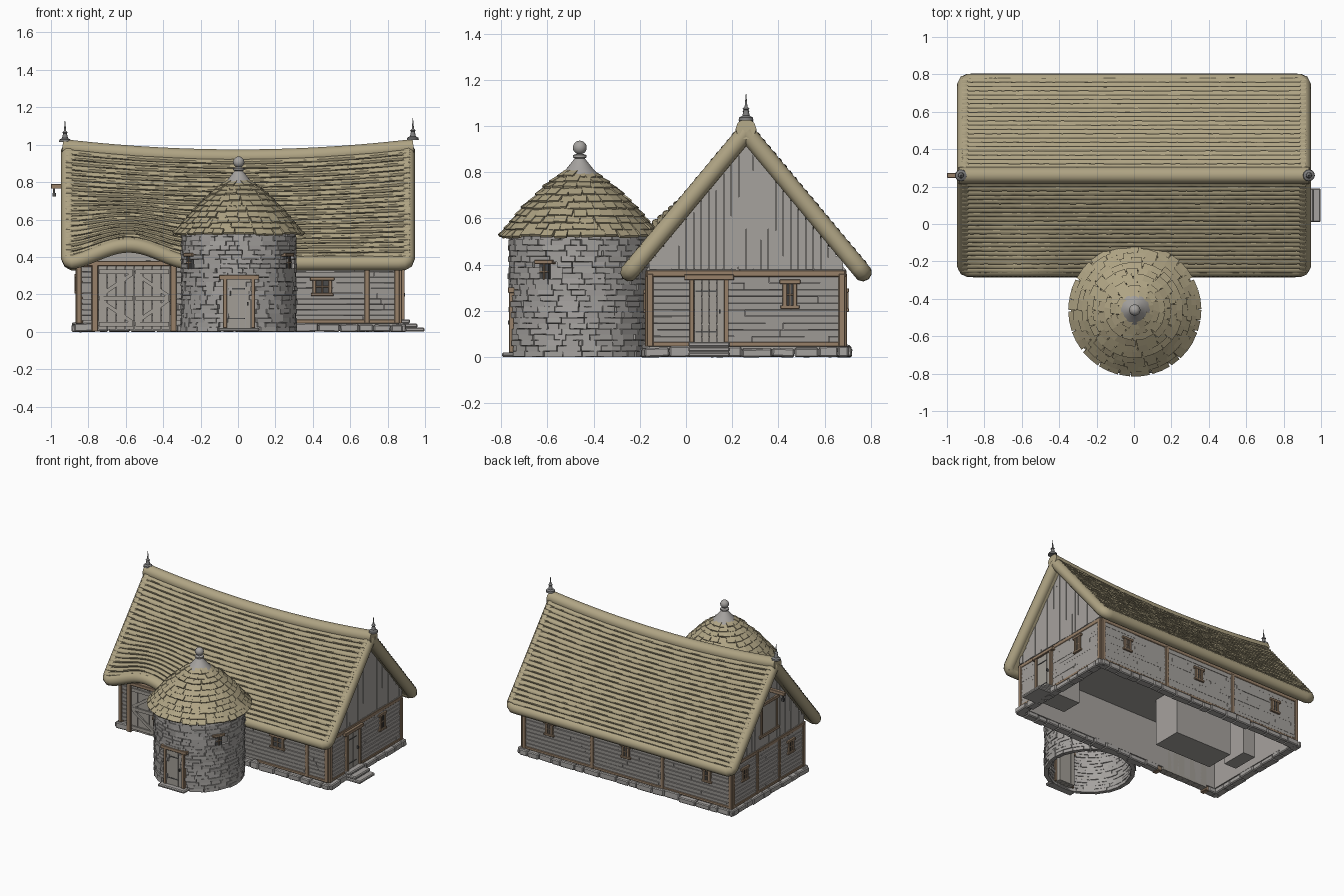
import bpy, bmesh, random
from math import pi, sin, cos, radians, hypot, atan2
from mathutils import Matrix, Vector

random.seed(4)
rnd = random.uniform
if "Cube" in bpy.data.objects:
    bpy.data.objects.remove(bpy.data.objects["Cube"])


def material(name, rgb):
    m = bpy.data.materials.new(name)
    m.use_nodes = True
    m.diffuse_color = (*rgb, 1)
    b = m.node_tree.nodes["Principled BSDF"]
    b.inputs["Base Color"].default_value = (*rgb, 1)
    b.inputs["Roughness"].default_value = 0.9
    return m


THATCH = material("thatch", (0.43, 0.37, 0.23))
PLANK = material("weathered plank", (0.38, 0.36, 0.34))
TIMBER = material("brown timber", (0.31, 0.215, 0.14))
STONE = material("stone", (0.38, 0.365, 0.35))
DOOR = material("door wood", (0.36, 0.34, 0.305))
LEAD = material("lead grey", (0.2, 0.2, 0.2))
IRON = material("dark iron", (0.08, 0.08, 0.08))
GLASS = material("dark glass", (0.07, 0.07, 0.07))


def finish(bm, name, mat, smooth=False, bevel=0):
    bmesh.ops.recalc_face_normals(bm, faces=bm.faces)
    me = bpy.data.meshes.new(name)
    bm.to_mesh(me)
    bm.free()
    ob = bpy.data.objects.new(name, me)
    bpy.context.collection.objects.link(ob)
    me.materials.append(mat)
    if bevel:
        mod = ob.modifiers.new("bevel", 'BEVEL')
        mod.width, mod.segments = bevel, 1
    if smooth:
        bpy.ops.object.select_all(action='DESELECT')
        ob.select_set(True)
        bpy.context.view_layer.objects.active = ob
        bpy.ops.object.shade_smooth_by_angle(angle=radians(40))
    return ob


def box(bm, frame, c, s, tilt=0, lean=0):
    """Box in a local frame; tilt turns it in the wall plane, lean tips it outward."""
    m = frame @ Matrix.Translation(c) @ Matrix.Rotation(tilt, 4, 'Y') @ Matrix.Rotation(lean, 4, 'X')
    bmesh.ops.create_cube(bm, size=1, matrix=m @ Matrix.Diagonal((*s, 1)))


def span(bm, frame, u, n, z):
    """Box from ranges along, outward (negative is out) and up."""
    box(bm, frame, [(r[0] + r[1]) / 2 for r in (u, n, z)], [r[1] - r[0] for r in (u, n, z)])


def lathe(name, profile, at, mat, seg=24, smooth=True):
    bm = bmesh.new()
    rings = [[bm.verts.new((at[0] + r * cos(2 * pi * i / seg), at[1] + r * sin(2 * pi * i / seg), at[2] + z))
              for i in range(seg)] for r, z in profile]
    for a, b in zip(rings, rings[1:]):
        for i in range(seg):
            bm.faces.new((a[i], a[i - 1], b[i - 1], b[i]))
    return finish(bm, name, mat, smooth)


def tube(name, pts, radius, mat):
    cu = bpy.data.curves.new(name, 'CURVE')
    cu.dimensions, cu.bevel_depth, cu.bevel_resolution, cu.use_fill_caps = '3D', radius, 3, True
    sp = cu.splines.new('POLY')
    sp.points.add(len(pts) - 1)
    for p, q in zip(sp.points, pts):
        p.co = (*q, 1)
    tmp = bpy.data.objects.new(name, cu)
    bm = bmesh.new()
    bm.from_mesh(bpy.data.meshes.new_from_object(tmp))
    bpy.data.objects.remove(tmp)
    return finish(bm, name, mat, True)


def frame(x, y, deg):
    return Matrix.Translation((x, y, 0)) @ Matrix.Rotation(radians(deg), 4, 'Z')


# Wall frames: local x runs along the wall, local -y points out
MID = 0.26
FRONT, RIGHT, BACK, LEFT = frame(0, -.16, 0), frame(.86, MID, 90), frame(0, .68, 180), frame(-.85, MID, -90)
HALF = (.855, .42, .855, .42)
WALLS = (FRONT, RIGHT, BACK, LEFT)


# Thatched roof surface, with a sagging ridge and an eyebrow over the barn door
def ridge_z(x):
    return .932 + .058 * (x / .94) ** 2


def roof(x, v, off, side):
    t = abs(x + .585) / .36
    lift = .095 * cos(t * pi / 2) ** 2 if side < 0 and t < 1 else 0
    fall = max(0, (v - .35) / .65)
    z0 = ridge_z(x) - .013
    return Vector((x, MID + side * (v * .505 + off * .77), z0 + (.367 - z0) * v + lift * fall ** 1.3 + off * .64))


XS = [-.92 + 1.84 * i / 72 for i in range(73)]
COURSES = 22
for side, label in ((-1, "front"), (1, "back")):
    bm = bmesh.new()
    rows = []
    for k in range(COURSES):
        for f, off in ((0, .026), (.2, .035), (.5, .04), (.8, .04), (.98, .034)):
            v = -.02 + 1.0 * (k + f) / COURSES
            wob = .0012 if f else 0
            rows.append([bm.verts.new(roof(x, v + rnd(-wob, wob), off + rnd(-wob, wob), side)) for x in XS])
    for k in range(13):
        rows.append([bm.verts.new(roof(x, 1 - k / 12, -.034, side)) for x in XS])
    for a, b in zip(rows, rows[1:]):
        for i in range(len(XS) - 1):
            bm.faces.new((a[i], a[i + 1], b[i + 1], b[i]))
    finish(bm, label + "_thatch", THATCH, True)
    # Rolled verges and eave with rounded corners
    down = [i / 12 * .96 for i in range(13)]
    path = [roof(-.906, v, 0, side) for v in down] + [roof(-.9, .985, 0, side)]
    path += [roof(x * .96, 1, 0, side) for x in XS] + [roof(.9, .985, 0, side)]
    path += [roof(.906, v, 0, side) for v in reversed(down)]
    tube(label + "_roof_roll", path, .04, THATCH)
tube("ridge_roll", [(x * 1.02, MID, ridge_z(x)) for x in XS], .045, THATCH)

# Ridge finials
for x, z in ((-.925, 1.015), (.935, 1.025)):
    lathe("finial", [(0, 0), (.032, 0), (.03, .012), (.016, .02), (.01, .045), (.015, .05), (.006, .06), (0, .125)],
          (x, MID, z), LEAD, 12)

# Wall cores, gable cores and ceiling
bm = bmesh.new()
for i, F in enumerate(WALLS):
    span(bm, F, (-HALF[i], HALF[i]), (0, .03), (.03, .4))
span(bm, FRONT, (-.85, -.28), (0, .03), (.38, .455))
span(bm, FRONT, (-.84, .85), (.02, .82), (.355, .365))
for F in (RIGHT, LEFT):
    tri = [[bm.verts.new(F @ Vector((u, n, z))) for u, z in ((-.43, .38), (.43, .38), (0, .92))] for n in (0, .03)]
    for f in (tri[0], tri[1]):
        bm.faces.new(f)
    for j in range(3):
        bm.faces.new((tri[0][j - 1], tri[0][j], tri[1][j], tri[1][j - 1]))
finish(bm, "wall_core", PLANK)

# Rooms inside, open to below
bm = bmesh.new()
span(bm, FRONT, (-.58, -.11), (.26, .48), (.005, .355))
span(bm, FRONT, (.6, .84), (.14, .3), (.05, .3))
span(bm, FRONT, (-.78, -.68), (.3, .5), (.05, .355))
finish(bm, "inner_rooms", PLANK)

# Horizontal wall planks
bm = bmesh.new()
for i, F in enumerate(WALLS):
    for k in range(11):
        u, z = -HALF[i], .075 + k * .029
        while u < HALF[i] - .01:
            w = min(rnd(.25, .6), HALF[i] - u)
            box(bm, F, (u + w / 2, -.004 + rnd(-.002, .002), z), (w - .002, .014, .027), rnd(-.004, .004), .12)
            u += w
finish(bm, "wall_planks", PLANK)

# Vertical gable boards
bm = bmesh.new()
for F in (RIGHT, LEFT):
    for k in range(26):
        u = -.42 + .84 * (k + .5) / 26
        top = .95 - 1.27 * abs(u)
        box(bm, F, (u, -.003 + rnd(-.003, .003), (.38 + top) / 2), (.031, .02, top - .38), rnd(-.004, .004))
finish(bm, "gable_boards", PLANK)

# Timber posts and beams
bm = bmesh.new()
posts = ((.69,), (), (-.29, .29), (-.13, .13))
for i, F in enumerate(WALLS):
    h = HALF[i]
    span(bm, F, (-h - .01, h + .01), (-.016, .02), (.347, .375))
    if i:
        span(bm, F, (-h, h), (-.015, .02), (.045, .065))
    for u in posts[i] + (-h + .005, h - .005):
        span(bm, F, (u - .014, u + .014), (-.018, .02), (.045, .36))
span(bm, FRONT, (.28, .855), (-.015, .02), (.045, .065))
for u in (-.765, -.345):
    span(bm, FRONT, (u - .017, u + .017), (-.038, .02), (.0, .36))
span(bm, FRONT, (-.81, -.29), (-.04, .02), (.352, .378))
finish(bm, "timber_frame", TIMBER, bevel=.003)

# Barn doors with braces
bm = bmesh.new()
for k in range(8):
    u = -.748 + .0483 * (k + .5)
    span(bm, FRONT, (u - .0232, u + .0232), (-.024 + .002 * (k % 2), .03), (.012, .352))
for c, s in ((-.652, 1), (-.458, -1)):
    for z in (.04, .18, .32):
        span(bm, FRONT, (c - .09, c + .09), (-.033, -.02), (z - .012, z + .012))
    for z, t in ((.11, 1), (.25, -1)):
        box(bm, FRONT, (c, -.027, z), (.21, .01, .02), .6 * s * t)
finish(bm, "barn_doors", DOOR)

timber, glass, iron, doors = (bmesh.new() for _ in range(4))


def window(F, u, z, w, h, sides=True):
    span(glass, F, (u - w / 2, u + w / 2), (-.017, .02), (z - h / 2, z + h / 2))
    if sides:
        for s in (-1, 1):
            box(timber, F, (u + s * w / 2, -.01, z), (.018, .026, h + .016))
        box(timber, F, (u, -.01, z - h / 2 - .004), (w + .036, .03, .016))
    box(timber, F, (u, -.01, z + h / 2 + .006), (w + .045, .03, .018))
    box(timber, F, (u, -.018, z), (.007, .006, h))
    box(timber, F, (u, -.018, z), (w, .006, .007))


def door(F, u, z0, z1, w):
    for k in range(4):
        c = u + w * ((k + .5) / 4 - .5)
        span(doors, F, (c - w / 8 + .001, c + w / 8 - .001), (-.022 + .002 * (k % 2), .04), (z0, z1))
    for s in (-1, 1):
        box(timber, F, (u + s * (w / 2 + .01), -.008, (z0 + z1) / 2), (.02, .046, z1 - z0))
    box(timber, F, (u, -.01, z1 + .01), (w + .085, .05, .024))
    for z in (z0 + .05, z1 - .05):
        box(iron, F, (u - w * .1, -.022, z), (w * .7, .005, .006))
    box(iron, F, (u + w * .36, -.027, (z0 + z1) / 2), (.007, .014, .018))


# Tower frames and openings
TX, TY = 0.004, -.46


def tower(deg, r=.297):
    return frame(TX + r * sin(radians(deg)), TY - r * cos(radians(deg)), deg)


window(FRONT, .45, .24, .085, .075)
window(RIGHT, .19, .27, .045, .1)
for u in (-.64, -.01, .66):
    window(BACK, u, .245, .045, .075)
for u in (.26, -.28):
    window(LEFT, u, .255, .045, .075)
door(RIGHT, -.16, .06, .335, .13)
door(tower(0, .276), .002, .02, .28, .13)
for d in (60, -60):
    window(tower(d, .292), 0, .37, .045, .07, False)

# Loft hatch and hoist
span(doors, LEFT, (-.08, .08), (-.018, 0), (.47, .68))
for u in (-.088, .088):
    span(timber, LEFT, (u - .01, u + .01), (-.024, 0), (.45, .7))
for z in (.46, .69):
    span(timber, LEFT, (-.115, .115), (-.026, 0), (z - .011, z + .011))
span(timber, LEFT, (-.013, .013), (-.15, .02), (.765, .79))
span(iron, LEFT, (-.005, .005), (-.138, -.128), (.74, .768))
span(iron, LEFT, (-.01, .01), (-.143, -.123), (.722, .742))
finish(timber, "opening_frames", TIMBER, bevel=.002)
finish(glass, "window_panes", GLASS)
finish(iron, "iron_fittings", IRON)
finish(doors, "plank_doors", DOOR)

# Foundation stones and steps
bm = bmesh.new()
for i, F in enumerate(WALLS):
    u = -HALF[i] - .02
    while u < HALF[i]:
        w = min(rnd(.06, .14), HALF[i] + .025 - u)
        h = rnd(.036, .052)
        if i or not -.76 < u + w / 2 < -.34:
            box(bm, F, (u + w / 2, rnd(-.01, .002), h / 2), (w - .002, .06, h), rnd(-.04, .04), rnd(-.06, .06))
        u += w
for k, out in enumerate((.138, .1, .06)):
    span(bm, RIGHT, (-.25, -.07), (-out, 0), (.022 * k, .022 * (k + 1)))
span(bm, tower(0), (-.11, .11), (-.04, .02), (0, .02))
finish(bm, "foundation_stones", STONE, bevel=.006)

# Round stone tower, hollow inside
lathe("tower_core", [(.294, 0), (.294, .54), (.285, .54), (.285, 0), (.294, 0)], (TX, TY, 0), STONE, 40)
bm = bmesh.new()
for k in range(22):
    z, a = .0125 + k * .0242, rnd(0, 360)
    end = a + 359
    while a < end:
        da = min(rnd(8, 20), end - a)
        mid = (a + da / 2 + 180) % 360 - 180
        at_door = abs(mid) < 16 and z < .29
        at_window = abs(abs(mid) - 60) < 8 and .335 < z < .405
        if not (at_door or at_window):
            box(bm, tower(mid, .29), (0, rnd(-.005, .002), z), (2 * .304 * sin(radians(da / 2)) - .001, .03, .0236),
                rnd(-.03, .03), rnd(-.08, .08))
        a += da
finish(bm, "tower_stones", STONE, bevel=.003)

# Shingled tower roof with cap and ball
PROFILE = [(.34, .53), (.243, .645), (.15, .732), (.06, .8)]
lathe("tower_roof_core", [(.28, .525)] + PROFILE, (TX, TY, -.006), THATCH, 32)
bm = bmesh.new()
for (r0, z0), (r1, z1) in zip(PROFILE, PROFILE[1:]):
    slope = atan2(z1 - z0, r0 - r1)
    length = hypot(r0 - r1, z1 - z0)
    count = 4 if r0 > .3 else 3
    for j in range(count):
        f = j / count
        r, z, a = r0 + (r1 - r0) * f, z0 + (z1 - z0) * f, rnd(0, 20)
        n = max(12, int(2 * pi * r / .056))
        for i in range(n):
            spin = Matrix.Translation((TX, TY, z)) @ Matrix.Rotation(a + 2 * pi * i / n + rnd(-.02, .02), 4, 'Z')
            size = (2 * pi * r / n * rnd(.92, 1.02), length * .4, .013)
            box(bm, spin, (0, -r + .012, .012 + rnd(-.004, .004)), size, rnd(-.04, .04), slope - rnd(.1, .18))
finish(bm, "tower_shingles", THATCH)
lathe("tower_cap", [(.09, .782), (.084, .79), (.058, .815), (.03, .85), (.022, .86), (.03, .865), (.03, .874),
                    (.014, .88)], (TX, TY, 0), STONE)
lathe("tower_ball", [(.03 * sin(pi * i / 10), -.03 * cos(pi * i / 10)) for i in range(11)], (TX, TY, .907), STONE)
